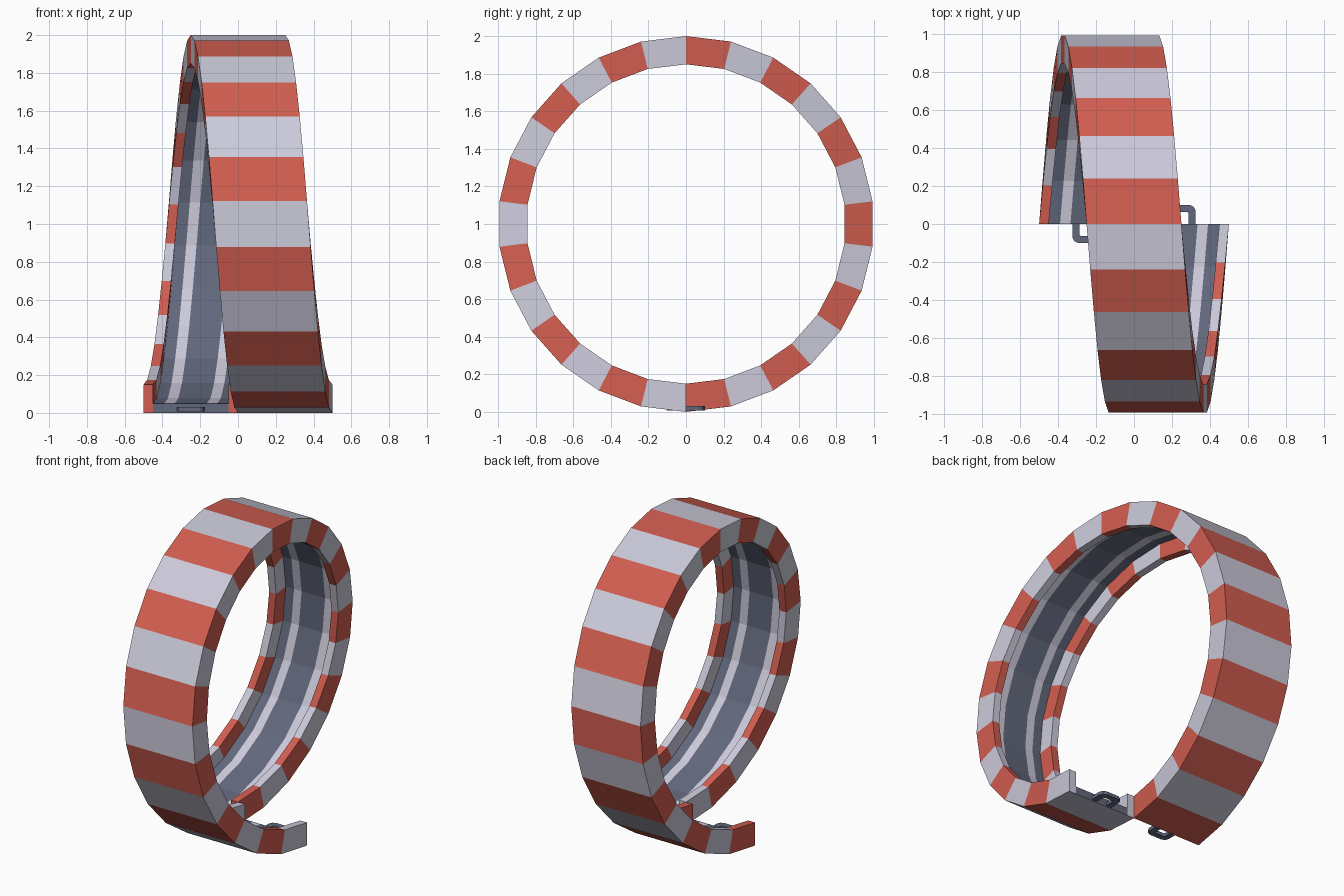
import bpy, bmesh, math

if "Cube" in bpy.data.objects:
    bpy.data.objects.remove(bpy.data.objects["Cube"])

def material(name, rgb):
    m = bpy.data.materials.new(name)
    m.diffuse_color = (*rgb, 1)
    m.use_nodes = True
    m.node_tree.nodes["Principled BSDF"].inputs["Base Color"].default_value = m.diffuse_color
    return m

red = material("red", (0.64, 0.11, 0.08))
pale = material("pale_grey", (0.60, 0.59, 0.70))
dark = material("dark_slate", (0.122, 0.138, 0.202))

def finish(name, bm, mats):
    bmesh.ops.recalc_face_normals(bm, faces=bm.faces)
    me = bpy.data.meshes.new(name)
    bm.to_mesh(me)
    bm.free()
    for m in mats:
        me.materials.append(m)
    ob = bpy.data.objects.new(name, me)
    bpy.context.collection.objects.link(ob)
    return ob

# Channel track swept along one helical turn around the x axis
SEG = 26
# cross-section: (sideways offset, depth inward from the outer radius)
profile = [(-.25, 0), (-.2, 0), (.2, 0), (.25, 0), (.25, .15), (.2, .15), (.2, .05),
           (.14, .05), (.085, .05), (-.085, .05), (-.14, .05), (-.2, .05),
           (-.2, .15), (-.25, .15)]
N = len(profile)
floor_mats = {6: 2, 7: 1, 8: 2, 9: 1, 10: 2}   # dark floor with two pale rails
bm = bmesh.new()
rings = []
for k in range(SEG + 1):
    a = 2 * math.pi * k / SEG
    cx = -.25 + .5 * k / SEG
    rings.append([bm.verts.new((cx + u, (1 - d) * math.sin(a), 1 - (1 - d) * math.cos(a)))
                  for u, d in profile])
for k in range(SEG):
    for i in range(N):
        j = (i + 1) % N
        f = bm.faces.new((rings[k][i], rings[k][j], rings[k + 1][j], rings[k + 1][i]))
        f.material_index = floor_mats.get(i, k % 2)
# end caps: striped flanges, dark floor
for ring, col in ((rings[0], 0), (rings[-1], 1)):
    for ids, mat in (((2, 3, 4, 5, 6), col), ((0, 1, 11, 12, 13), col),
                     ((1, 2, 6, 7, 8, 9, 10, 11), 2)):
        bm.faces.new([ring[i] for i in ids]).material_index = mat
finish("loop_track", bm, (red, pale, dark))

# U-shaped coupling hooks at both ends
def hook(name, cx, s):
    outer = [(-.075, -.03), (-.075, .07), (-.065, .09), (-.045, .1),
             (.045, .1), (.065, .09), (.075, .07), (.075, -.03)]
    inner = [(-.037, -.03), (-.037, .055), (-.034, .06), (-.029, .063),
             (.029, .063), (.034, .06), (.037, .055), (.037, -.03)]
    bm = bmesh.new()
    rows = [[bm.verts.new((cx + s * x, s * y, z)) for x, y in pts]
            for pts, z in ((outer, .008), (outer, .03), (inner, .03), (inner, .008))]
    for r in range(4):
        a, b = rows[r], rows[(r + 1) % 4]
        for i in range(len(outer) - 1):
            bm.faces.new((a[i], a[i + 1], b[i + 1], b[i]))
    for e in (0, -1):
        bm.faces.new([row[e] for row in rows])
    finish(name, bm, (dark,))

hook("start_hook", -.25, -1)
hook("end_hook", .25, 1)
